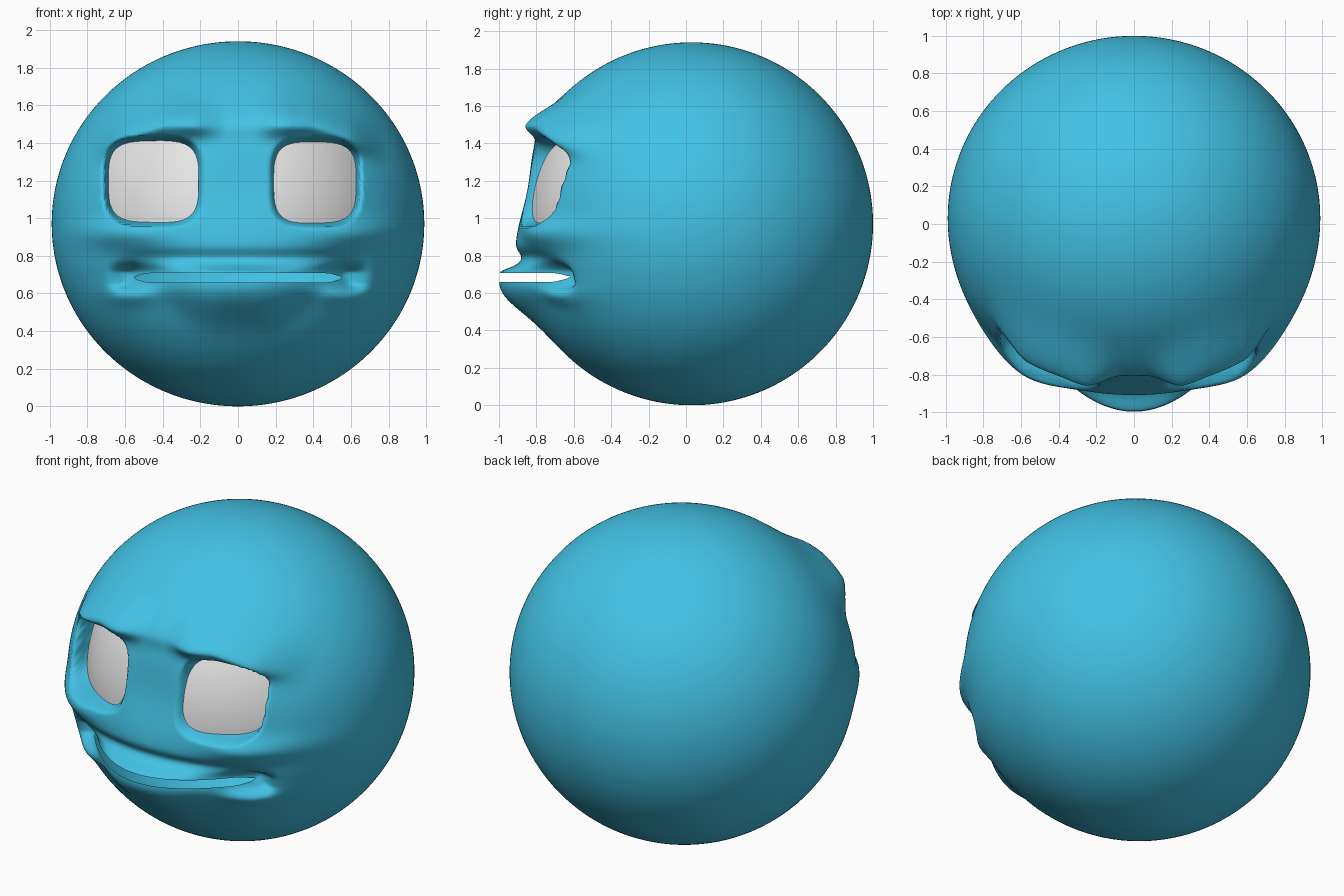
import bpy, bmesh
from math import sin, cos, asin, sqrt, exp, pi

if "Cube" in bpy.data.objects:
    bpy.data.objects.remove(bpy.data.objects["Cube"])

CY, CZ, RX, R = 0.03, 0.97, 0.99, 0.97          # head ellipsoid
EYES = [(0.41, 1.19, 0.212, 0.21), (-0.45, 1.195, 0.232, 0.212)]   # x, z, half sizes
MOUTH_LOW, MOUTH_HIGH, MOUTH_HALF = 0.658, 0.708, 0.56


def material(name, rgb):
    m = bpy.data.materials.new(name)
    m.diffuse_color = (*rgb, 1)
    m.use_nodes = True
    m.node_tree.nodes["Principled BSDF"].inputs["Base Color"].default_value = m.diffuse_color
    return m


def smooth(a, b, x):
    t = min(1, max(0, (x - a) / (b - a)))
    return t * t * (3 - 2 * t)


def bump(d, s):
    return exp(-(d / s) ** 2)


def inner_y(x, z, r):
    return CY - sqrt(max(0.01, r * r - x * x - (z - CZ) ** 2))


def face_depth(x, y, z):
    """Sculpt the front of the ellipsoid by moving points along y."""
    ax, d = abs(x), 0
    # flattened middle of the face
    d -= 0.075 * bump(x, 0.38) * bump(z - 1.15, 0.27)
    # brow ridges
    zb = 1.50 - 0.5 * max(0, ax - 0.38) ** 1.3
    amp = 0.03 + 0.095 * smooth(0.05, 0.28, ax)
    d += amp * (1 - smooth(0.58, 0.8, ax)) * bump(z - zb, 0.12 if z > zb else 0.065)
    # cheek ridge with the groove below it
    d += 0.06 * bump(ax - 0.62, 0.22) * bump(z - 0.92, 0.075)
    d -= 0.03 * (1 - smooth(0.4, 0.75, ax)) * bump(z - 0.79, 0.04)
    # lips: follow a pointed arc, pulled in at the corners
    lip = y - (-1.0 + 1.27 * ax * ax)
    if ax > 0.56:
        lip = max(lip, -0.13)
    lip *= 1 - smooth(0.56, 0.72, ax)
    k = smooth(0.1, 0.5, ax)
    if z > MOUTH_HIGH - 0.001:
        d += lip * bump(z - MOUTH_HIGH, 0.033 + 0.017 * k)
    else:
        d += lip * bump(z - MOUTH_LOW, 0.155 - 0.105 * k)
    # bulges under the mouth corners
    d += 0.04 * bump(ax - 0.58, 0.13) * bump(z - 0.60, 0.06)
    y -= d
    # eye sockets
    for ex, ez, hx, hz in EYES:
        q = (abs((x - ex) / hx) ** 3.5 + abs((z - ez) / hz) ** 3.5) ** (1 / 3.5)
        w = 1 - smooth(0.95, 1.16, q)
        if w > 0:
            y += (inner_y(x, z, 0.84) - y) * w
    return y


def make_object(name, bm, mat):
    me = bpy.data.meshes.new(name)
    bm.to_mesh(me)
    bm.free()
    me.materials.append(mat)
    for p in me.polygons:
        p.use_smooth = True
    ob = bpy.data.objects.new(name, me)
    bpy.context.collection.objects.link(ob)
    return ob


blue = material("sky blue skin", (0.055, 0.54, 0.78))
white = material("eye white", (0.8, 0.8, 0.8))

# Head: rings from bottom to top, finer near the mouth, columns finer in front
LOW, UP, COLS = 64, 140, 240
p1, p2 = asin((MOUTH_LOW - CZ) / R), asin((MOUTH_HIGH - CZ) / R)
phis = [p1 + (-pi / 2 - p1) * (i / LOW) ** 1.15 for i in range(LOW - 1, -1, -1)]
phis += [p2 + (pi / 2 - p2) * (i / UP) ** 1.25 for i in range(UP)]
bm = bmesh.new()
rings = []
for phi in phis:
    ring = []
    for j in range(COLS):
        t = -pi + 2 * pi * j / COLS
        a = t - 0.45 * sin(t)
        x = RX * cos(phi) * sin(a)
        y = CY - R * cos(phi) * cos(a)
        z = CZ + R * sin(phi)
        if y < 0:
            w = smooth(0, 0.3, -y)
            y += (face_depth(x, y, z) - y) * w
        ring.append(bm.verts.new((x, y, z)))
    rings.append(ring)
for i in range(len(rings) - 1):
    for j in range(COLS):
        k = (j + 1) % COLS
        quad = (rings[i][j], rings[i][k], rings[i + 1][k], rings[i + 1][j])
        # mouth opening
        if i == LOW - 1 and quad[0].co.y < 0 and all(abs(v.co.x) < MOUTH_HALF for v in quad):
            continue
        bm.faces.new(quad)
bottom = bm.verts.new((0, CY, CZ - R))
top = bm.verts.new((0, CY, CZ + R))
for j in range(COLS):
    k = (j + 1) % COLS
    bm.faces.new((bottom, rings[0][k], rings[0][j]))
    bm.faces.new((top, rings[-1][j], rings[-1][k]))
# taper the mouth corners
for s, ring in ((1, rings[LOW - 1]), (-1, rings[LOW])):
    for v in ring:
        if v.co.y < 0:
            v.co.z += s * 0.02 * bump(abs(v.co.x) - MOUTH_HALF, 0.05)
make_object("head", bm, blue)

# Eyes: rounded square patches of an inner ball, seen through the sockets
for n, (ex, ez, hx, hz) in enumerate(EYES):
    bm = bmesh.new()
    SEG, RINGS = 64, 10
    centre = bm.verts.new((ex, inner_y(ex, ez, 0.88), ez))
    prev = None
    for r in range(1, RINGS + 1):
        ring = []
        for j in range(SEG):
            a = 2 * pi * j / SEG
            f = 1.04 * r / RINGS / (abs(cos(a)) ** 3.5 + abs(sin(a)) ** 3.5) ** (1 / 3.5)
            x, z = ex + hx * f * cos(a), ez + hz * f * sin(a)
            ring.append(bm.verts.new((x, inner_y(x, z, 0.88), z)))
        for j in range(SEG):
            k = (j + 1) % SEG
            if prev:
                bm.faces.new((prev[j], ring[j], ring[k], prev[k]))
            else:
                bm.faces.new((centre, ring[j], ring[k]))
        prev = ring
    make_object(("right_eye", "left_eye")[n], bm, white)
